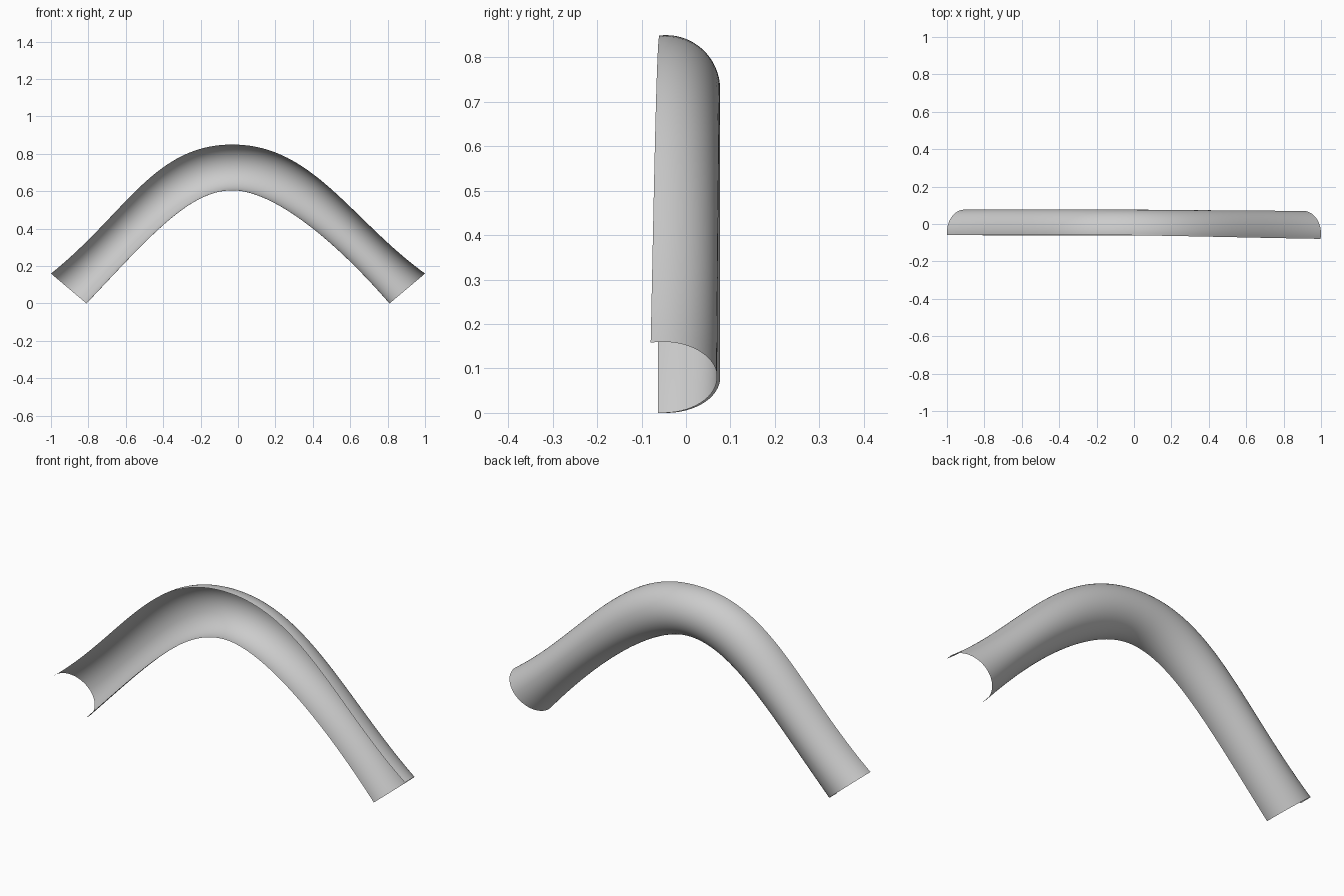
import bpy, bmesh, math
from mathutils import Vector
from mathutils.geometry import interpolate_bezier

if "Cube" in bpy.data.objects:
    bpy.data.objects.remove(bpy.data.objects["Cube"])

STEPS, ARC = 40, 32


def rail(left, right):
    """Two Bezier spans joined at the crown, in the XZ plane."""
    pts = []
    for span in (left, right):
        ctrl = [Vector((x, 0, z)) for x, z in span]
        row = interpolate_bezier(*ctrl, STEPS)
        pts += row if not pts else row[1:]
    return pts


# outer and inner edges of the arch
outer = rail([(-1, .16), (-.6, .48), (-.45, .85), (-.03, .85)],
             [(-.03, .85), (.40, .85), (.60, .45), (1, .16)])
inner = rail([(-.81, 0), (-.47, .36), (-.26, .605), (-.03, .605)],
             [(-.03, .605), (.17, .605), (.48, .38), (.81, 0)])

# open half-tube section lofted between the rails, twisting slightly to the right
bm = bmesh.new()
rows = []
for i, (o, n) in enumerate(zip(outer, inner)):
    t = i / (len(outer) - 1)
    s = max(0, 2 * t - 1)
    mid, half = (o + n) / 2, (o - n) / 2
    cy = -.045 - .007 * s
    a0 = math.radians(-7 - 6 * s)
    a1 = math.radians(188 - 3 * s)
    row = []
    for j in range(ARC + 1):
        a = a0 + (a1 - a0) * j / ARC
        p = mid + half * math.cos(a)
        row.append(bm.verts.new((p.x, cy + .122 * math.sin(a), p.z)))
    rows.append(row)
for r0, r1 in zip(rows, rows[1:]):
    for j in range(ARC):
        bm.faces.new((r0[j], r0[j + 1], r1[j + 1], r1[j])).smooth = True
bmesh.ops.recalc_face_normals(bm, faces=bm.faces)
bm.normal_update()
# make the convex back the outside
back = max(bm.faces, key=lambda f: f.calc_center_median().y)
if back.normal.y < 0:
    bmesh.ops.reverse_faces(bm, faces=bm.faces)

mesh = bpy.data.meshes.new("curved_channel")
bm.to_mesh(mesh)
bm.free()
bpy.context.collection.objects.link(bpy.data.objects.new("curved_channel", mesh))
